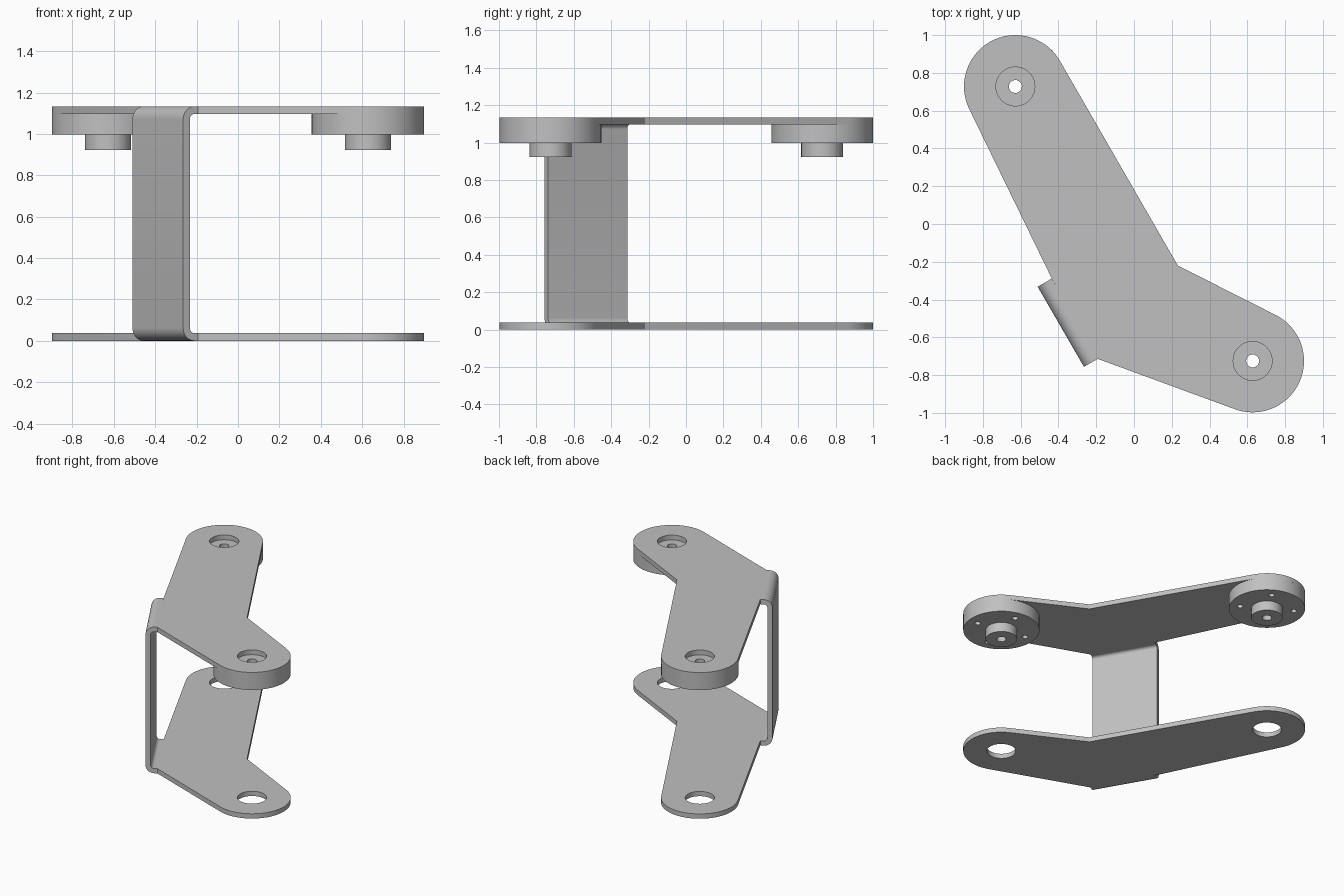
import bpy, bmesh
from math import sin, cos, pi, atan2, acos, radians, hypot

cube = bpy.data.objects.get("Cube")
if cube:
    bpy.data.objects.remove(cube, do_unlink=True)

metal = bpy.data.materials.new("grey_metal")
metal.use_nodes = True
GREY = (0.53, 0.53, 0.53, 1)
metal.diffuse_color = GREY
metal.node_tree.nodes["Principled BSDF"].inputs["Base Color"].default_value = GREY

HEIGHT, SHEET = 1.133, 0.037
R_END, R_HOLE, R_BORE = 0.272, 0.103, 0.034
REAR, FRONT = (-0.628, 0.728), (0.628, -0.725)
WEB_REAR, WEB_FRONT = (-0.51, -0.332), (-0.265, -0.756)


def arc(c, r, a0, a1, n):
    return [(c[0] + r * cos(a0 + (a1 - a0) * i / n),
             c[1] + r * sin(a0 + (a1 - a0) * i / n)) for i in range(n + 1)]


def tangent(p, c, side):
    """Angle on the end circle where the edge from p touches it."""
    dx, dy = p[0] - c[0], p[1] - c[1]
    return atan2(dy, dx) + side * acos(R_END / hypot(dx, dy))


def rounded_end(p, c, q):
    a0, a1 = tangent(p, c, -1), tangent(q, c, 1)
    while a1 > a0:
        a1 -= 2 * pi
    return arc(c, R_END, a0, a1, 40)


def finish(ob, angle=30):
    ob.data.materials.clear()
    ob.data.materials.append(metal)
    bpy.ops.object.select_all(action='DESELECT')
    ob.select_set(True)
    bpy.context.view_layer.objects.active = ob
    bpy.ops.object.shade_smooth_by_angle(angle=radians(angle))


def mesh_object(name, bm):
    bmesh.ops.recalc_face_normals(bm, faces=bm.faces)
    me = bpy.data.meshes.new(name)
    bm.to_mesh(me)
    bm.free()
    ob = bpy.data.objects.new(name, me)
    bpy.context.collection.objects.link(ob)
    return ob


def plate(name, z):
    """Flat sheet cut from an outline with a round hole at each end."""
    inner_rear, inner_front, elbow = (-0.435, -0.289), (-0.195, -0.713), (0.232, -0.22)
    outline = ([inner_rear] + rounded_end(inner_rear, REAR, elbow) + [elbow]
               + rounded_end(elbow, FRONT, inner_front) + [inner_front])
    cu = bpy.data.curves.new(name, 'CURVE')
    cu.dimensions, cu.fill_mode, cu.extrude = '2D', 'BOTH', SHEET / 2
    for loop in (outline, arc(REAR, R_HOLE, 0, 2 * pi, 40)[:-1],
                 arc(FRONT, R_HOLE, 0, 2 * pi, 40)[:-1]):
        sp = cu.splines.new('POLY')
        sp.points.add(len(loop) - 1)
        for pt, (x, y) in zip(sp.points, loop):
            pt.co = (x, y, 0, 1)
        sp.use_cyclic_u = True
    ob = bpy.data.objects.new(name, cu)
    ob.location.z = z
    bpy.context.collection.objects.link(ob)
    bpy.ops.object.select_all(action='DESELECT')
    ob.select_set(True)
    bpy.context.view_layer.objects.active = ob
    bpy.ops.object.convert(target='MESH')
    ob = bpy.context.view_layer.objects.active
    bm = bmesh.new()
    bm.from_mesh(ob.data)
    bmesh.ops.remove_doubles(bm, verts=bm.verts, dist=0.0001)
    bmesh.ops.recalc_face_normals(bm, faces=bm.faces)
    bm.to_mesh(ob.data)
    bm.free()
    finish(ob)


def hub(name, c, turn):
    """Turned disc with a lower boss, a through bore and four blind holes."""
    top, base, tip = HEIGHT - SHEET, 0.997, 0.922
    profile = [(R_BORE, top), (R_END, top), (R_END, base),
               (0.112, base), (0.112, tip), (R_BORE, tip)]
    bm = bmesh.new()
    vs = [bm.verts.new((c[0] + r, c[1], z)) for r, z in profile]
    edges = [bm.edges.new((vs[i], vs[i - 1])) for i in range(len(vs))]
    bmesh.ops.spin(bm, geom=vs + edges, cent=(*c, 0), axis=(0, 0, 1),
                   angle=2 * pi, steps=64, use_duplicate=False)
    bmesh.ops.remove_doubles(bm, verts=bm.verts, dist=0.0001)
    ob = mesh_object(name, bm)

    # screw holes
    cut = bmesh.new()
    for x, y in arc(c, 0.195, radians(turn), radians(turn + 270), 3):
        made = bmesh.ops.create_cone(cut, cap_ends=True, segments=20,
                                     radius1=0.021, radius2=0.021, depth=0.12)
        bmesh.ops.translate(cut, verts=made["verts"], vec=(x, y, base))
    cutter = mesh_object("screw_hole_cutter", cut)
    cutter.hide_render = True
    mod = ob.modifiers.new("screw_holes", 'BOOLEAN')
    mod.operation, mod.solver, mod.object = 'DIFFERENCE', 'EXACT', cutter
    bpy.context.view_layer.objects.active = ob
    bpy.ops.object.modifier_apply(modifier=mod.name)
    bpy.data.objects.remove(cutter, do_unlink=True)
    finish(ob)


def web():
    """Upright sheet bent inward at both ends to meet the plates."""
    r_out, reach = 0.062, 0.086
    r_in = r_out - SHEET
    low, high = (r_out, r_out), (r_out, HEIGHT - r_out)
    outer = ([(reach, 0)] + arc(low, r_out, 1.5 * pi, pi, 8)
             + arc(high, r_out, pi, pi / 2, 8) + [(reach, HEIGHT)])
    inner = ([(reach, HEIGHT - SHEET)] + arc(high, r_in, pi / 2, pi, 8)
             + arc(low, r_in, pi, 1.5 * pi, 8) + [(reach, SHEET)])
    dx, dy = WEB_FRONT[0] - WEB_REAR[0], WEB_FRONT[1] - WEB_REAR[1]
    length = hypot(dx, dy)
    nx, ny = -dy / length, dx / length
    bm = bmesh.new()
    face = bm.faces.new([bm.verts.new((WEB_REAR[0] + nx * n, WEB_REAR[1] + ny * n, z))
                         for n, z in outer + inner])
    ext = bmesh.ops.extrude_face_region(bm, geom=[face], use_keep_orig=True)
    bmesh.ops.translate(bm, vec=(dx, dy, 0),
                        verts=[g for g in ext["geom"] if isinstance(g, bmesh.types.BMVert)])
    finish(mesh_object("upright_web", bm))


plate("bottom_plate", SHEET / 2)
plate("top_plate", HEIGHT - SHEET / 2)
hub("rear_hub", REAR, 60)
hub("front_hub", FRONT, -10)
web()
